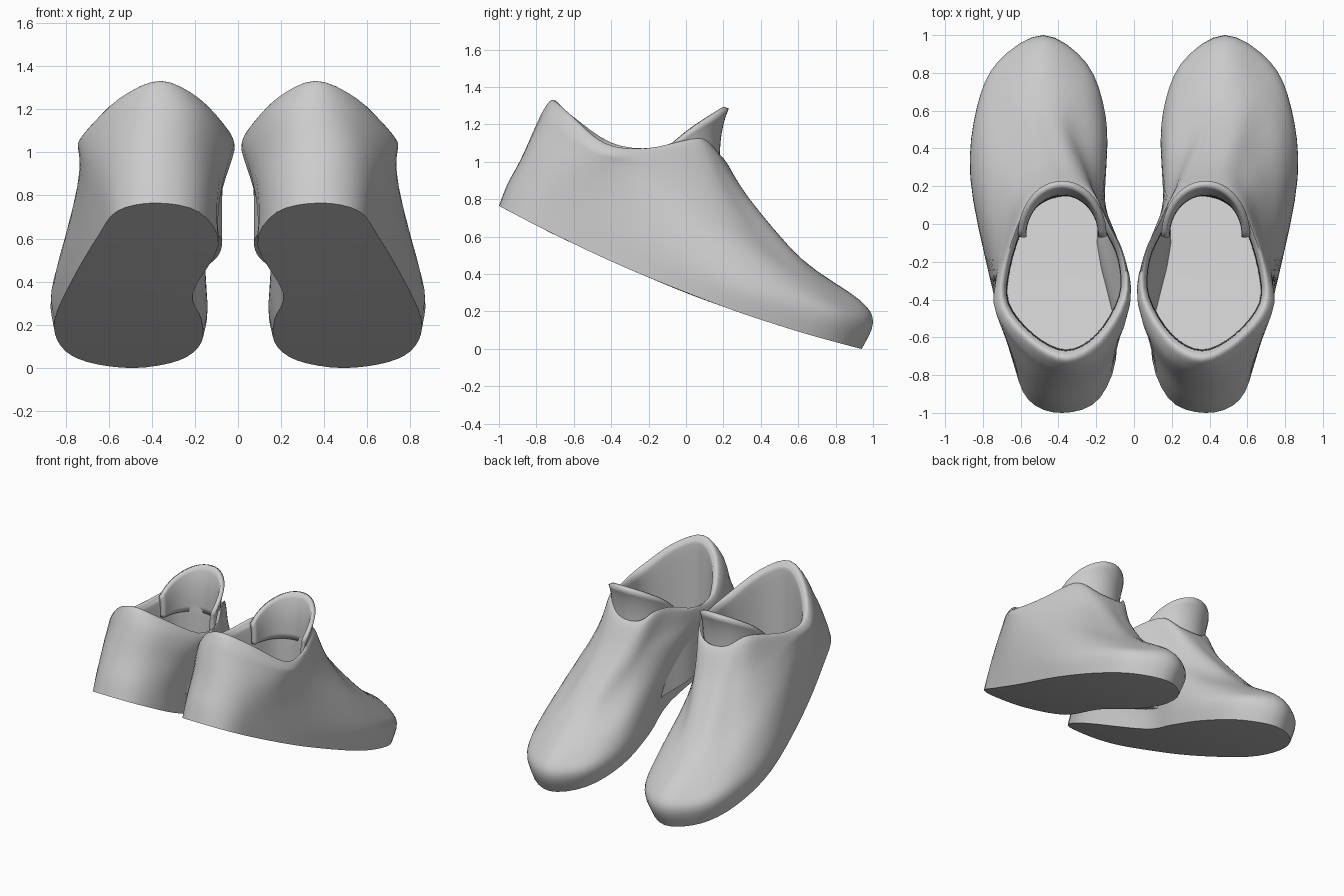
import bpy, bmesh, math
from mathutils import Vector as V

if "Cube" in bpy.data.objects:
    bpy.data.objects.remove(bpy.data.objects["Cube"])


def sole_z(y):
    return 0.3 - 0.39 * y + 0.075 * y * y


def spline(pts, steps, closed):
    """Catmull-Rom curve through the points."""
    n, out = len(pts), []
    get = (lambda i: pts[i % n]) if closed else (lambda i: pts[max(0, min(n - 1, i))])
    for i in range(n if closed else n - 1):
        a, b, c, d = (get(i + k) for k in (-1, 0, 1, 2))
        for s in range(steps):
            t = s / steps
            out.append(0.5 * (2 * b + (c - a) * t + (2 * a - 5 * b + 4 * c - d) * t ** 2
                              + (3 * b - a - 3 * c + d) * t ** 3))
    if not closed:
        out.append(pts[-1])
    return out


def finish(name, bm, angle):
    """Make the object, smooth it and mirror it to the other foot."""
    bmesh.ops.recalc_face_normals(bm, faces=bm.faces)
    me = bpy.data.meshes.new(name)
    bm.to_mesh(me)
    bm.free()
    ob = bpy.data.objects.new(name, me)
    bpy.context.collection.objects.link(ob)
    bpy.ops.object.select_all(action='DESELECT')
    ob.select_set(True)
    bpy.context.view_layer.objects.active = ob
    bpy.ops.object.shade_smooth_by_angle(angle=math.radians(angle))
    mod = ob.modifiers.new("other_foot", 'MIRROR')
    mod.use_mirror_merge = False
    return ob


# Rings run heel -> outer side -> toe -> inner side
sole = [(.38, -1), (.56, -.93), (.65, -.70), (.76, -.3), (.85, .2), (.82, .58), (.70, .83),
        (.48, .94), (.27, .80), (.17, .52), (.17, .2), (.21, -.12), (.09, -.62), (.18, -.92)]
sole = [(x, y, sole_z(y)) for x, y in sole]
wall = [(.38, -.955, .88), (.56, -.88, .85), (.66, -.66, .77), (.765, -.27, .6), (.865, .25, .36),
        (.83, .62, .24), (.72, .86, .17), (.48, 1, .14), (.25, .85, .17), (.15, .57, .24),
        (.15, .25, .36), (.19, -.1, .52), (.09, -.6, .74), (.18, -.87, .85)]
lower = [(.37, -.88, 1.02), (.55, -.81, 1.01), (.69, -.58, .93), (.75, -.25, .8), (.80, .2, .57),
         (.77, .56, .38), (.66, .80, .28), (.48, .93, .26), (.29, .79, .28), (.19, .52, .40),
         (.16, .2, .58), (.13, -.1, .7), (.06, -.52, .9), (.18, -.79, 1.01)]
upper = [(.36, -.80, 1.2), (.55, -.73, 1.14), (.72, -.5, 1.02), (.73, -.25, .95), (.70, .15, .77),
         (.65, .42, .58), (.58, .57, .51), (.48, .62, .48), (.38, .57, .51), (.29, .42, .59),
         (.19, .17, .77), (.08, -.12, .88), (.03, -.46, 1), (.17, -.73, 1.14)]
collar = [(.36, -.76, 1.28), (.56, -.68, 1.2), (.73, -.46, 1.06), (.72, -.25, 1.02), (.64, .1, .93),
          (.56, .25, .85), (.49, .32, .82), (.42, .34, .80), (.33, .32, .82), (.25, .25, .85),
          (.18, .1, .93), (.06, -.15, .99), (.02, -.4, 1.05), (.16, -.68, 1.2)]
rim = [(.36, -.72, 1.33), (.55, -.63, 1.25), (.70, -.44, 1.1), (.69, -.22, 1.07), (.61, .03, 1.11),
       (.55, .12, 1.1), (.46, .18, 1.04), (.36, .2, 1.02), (.26, .18, 1.04), (.19, .12, 1.1),
       (.13, 0, 1.11), (.05, -.18, 1.07), (.045, -.4, 1.1), (.18, -.63, 1.25)]


def lining(scale, drop):
    return [(.37 + (x - .37) * scale, -.25 + (y + .25) * scale, z - drop) for x, y, z in rim]


insole = [(x, y, sole_z(y) + .15) for x, y, z in lining(.88, 0)]
rings = [sole, wall, lower, upper, collar, rim, lining(.92, .02), lining(.89, .1), insole]

# Shoe body: skin the rings, then close the sole and insole with cross strips
dense = [spline([V(p) for p in r], 4, True) for r in rings]
columns = [spline(list(col), 4, False) for col in zip(*dense)]
bm = bmesh.new()
grid = [[bm.verts.new(p) for p in col] for col in columns]
n, m = len(grid), len(grid[0])
for i in range(n):
    a, b = grid[i], grid[(i + 1) % n]
    for j in range(m - 1):
        bm.faces.new((a[j], b[j], b[j + 1], a[j + 1]))
for row in (0, m - 1):
    for k in range(n // 2):
        ids = dict.fromkeys((k, k + 1, (n - k - 1) % n, (n - k) % n))
        bm.faces.new([grid[i][row] for i in ids])
finish("shoe_body", bm, 45)

# Tongue: curved strip flaring forward at its rounded top
bm = bmesh.new()
cols = []
for i in range(25):
    a = math.radians(-92 + 184 * i / 24)
    c = max(0, math.cos(a))
    col = []
    for j in range(9):
        t = j / 8
        flare = .05 * t ** 3
        z = .95 + (.15 + .19 * c ** .8) * t
        col.append(bm.verts.new((.38 + (.205 + flare * .3) * math.sin(a),
                                 -.06 + (.225 + flare) * math.cos(a), z)))
    cols.append(col)
for a, b in zip(cols, cols[1:]):
    for j in range(8):
        bm.faces.new((a[j], b[j], b[j + 1], a[j + 1]))
tongue = finish("tongue", bm, 50)
thick = tongue.modifiers.new("thickness", 'SOLIDIFY')
thick.thickness = .03
thick.offset = 0
